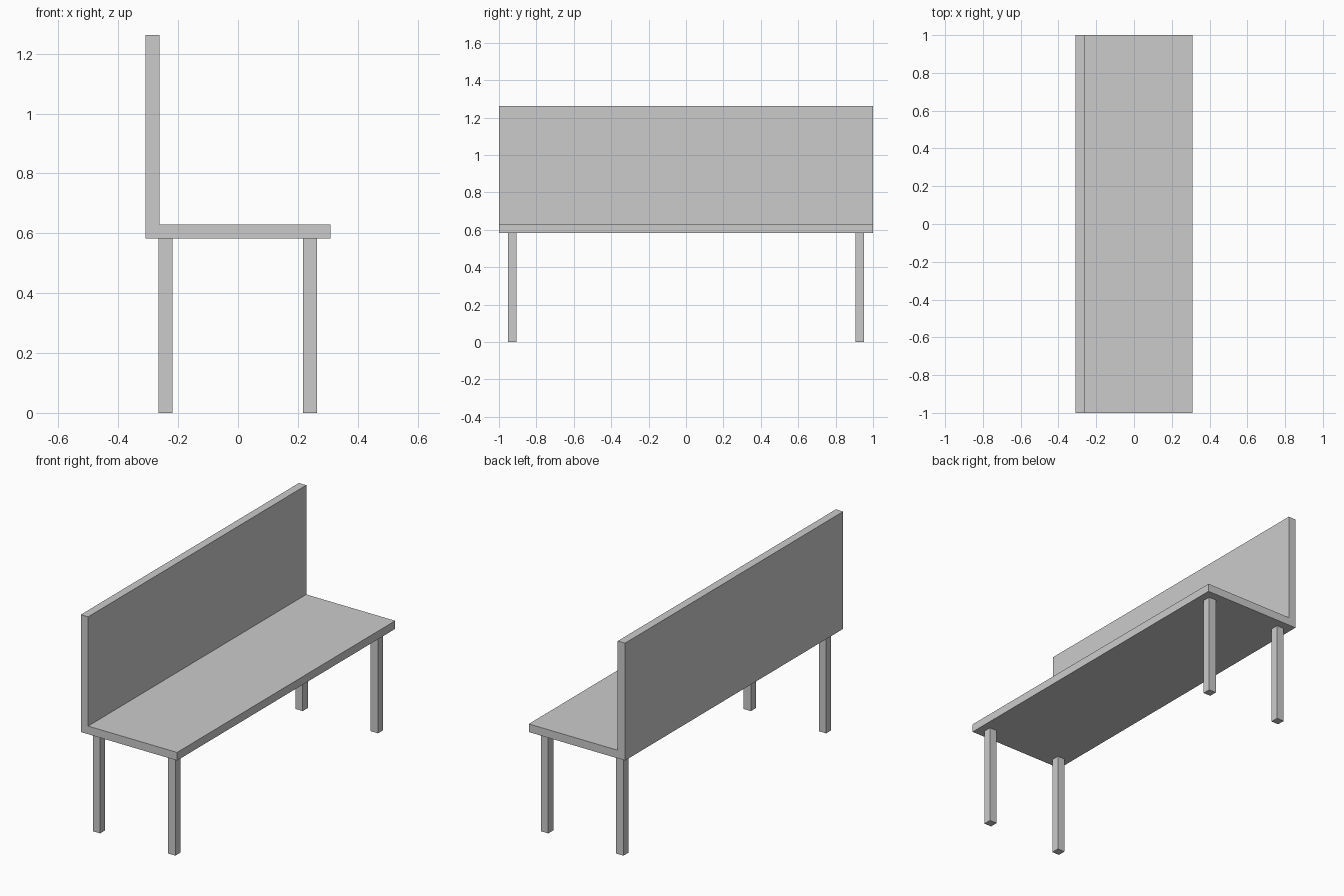
import bpy
import bmesh

if "Cube" in bpy.data.objects:
    bpy.data.objects.remove(bpy.data.objects["Cube"])

HALF_X, HALF_Y = 0.309, 1.0
THICK = 0.047
SEAT_BOTTOM, TOP = 0.582, 1.263


def add_object(name, bm):
    bmesh.ops.recalc_face_normals(bm, faces=bm.faces)
    mesh = bpy.data.meshes.new(name)
    bm.to_mesh(mesh)
    bm.free()
    obj = bpy.data.objects.new(name, mesh)
    bpy.context.collection.objects.link(obj)
    return obj


def extrude_face(name, points, offset):
    bm = bmesh.new()
    face = bm.faces.new([bm.verts.new(p) for p in points])
    result = bmesh.ops.extrude_face_region(bm, geom=[face], use_keep_orig=True)
    verts = [v for v in result["geom"] if isinstance(v, bmesh.types.BMVert)]
    bmesh.ops.translate(bm, verts=verts, vec=offset)
    return add_object(name, bm)


# Seat and backrest: one L-shaped profile run along the bench length
seat_top = SEAT_BOTTOM + THICK
profile = [(-HALF_X, SEAT_BOTTOM), (HALF_X, SEAT_BOTTOM), (HALF_X, seat_top),
           (-HALF_X + THICK, seat_top), (-HALF_X + THICK, TOP), (-HALF_X, TOP)]
extrude_face("seat_and_backrest", [(x, -HALF_Y, z) for x, z in profile],
             (0, 2 * HALF_Y, 0))

# Four square legs, inset from the seat corners
h = THICK / 2
for x_name, cx in (("back", -0.242), ("front", 0.241)):
    for y_name, cy in (("left", -0.929), ("right", 0.929)):
        base = [(cx - h, cy - h, 0), (cx + h, cy - h, 0),
                (cx + h, cy + h, 0), (cx - h, cy + h, 0)]
        extrude_face(f"{x_name}_{y_name}_leg", base, (0, 0, SEAT_BOTTOM))
